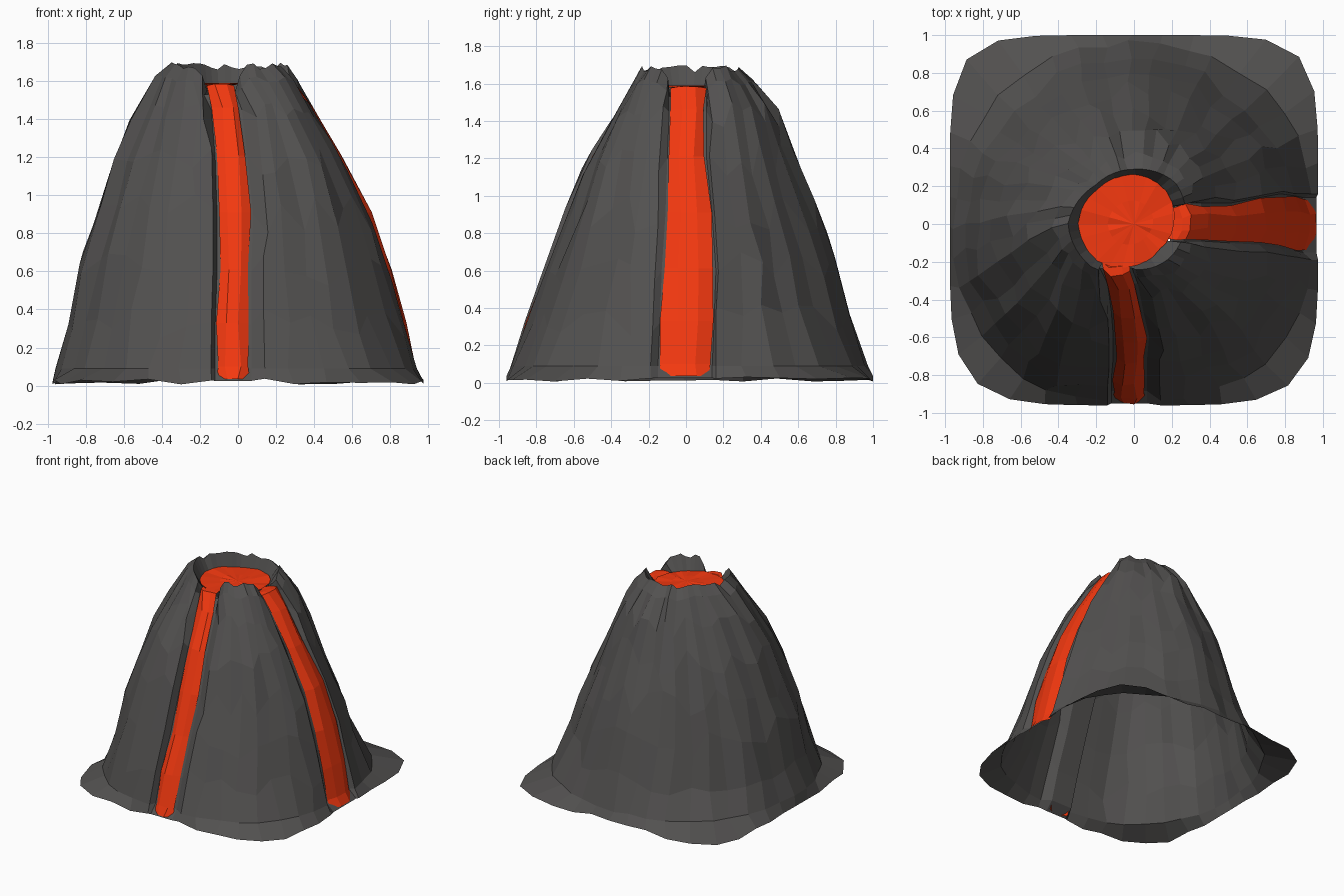
import bpy, math, random

if "Cube" in bpy.data.objects:
    bpy.data.objects.remove(bpy.data.objects["Cube"])
random.seed(11)

# Rock radius by height, one value per 45 degrees starting at +x
LEVELS = [
    (0.09, (.94, 1.00, .96, .99, .95, 1.02, .93, 1.01)),
    (0.32, (.89, .87, .88, .84, .87, .94, .86, .89)),
    (0.60, (.82, .77, .81, .77, .84, .87, .75, .79)),
    (0.90, (.71, .66, .74, .68, .73, .77, .64, .69)),
    (1.20, (.55, .56, .58, .57, .65, .63, .51, .58)),
    (1.45, (.40, .47, .50, .44, .54, .45, .36, .43)),
    (1.61, (.31, .37, .37, .34, .43, .36, .28, .33)),
    (1.68, (.27, .31, .29, .29, .35, .32, .24, .26)),
]
POOL = (.20, .23, .25, .26, .28, .26, .21, .18)
ZS = [0.025] + [z for z, _ in LEVELS] + [1.55]
# Lateral edges of the two lava streams at each height
FRONT = ([-.11, -.11, -.11, -.10, -.10, -.11, -.13, -.17, -.17, -.16],
         [.06, .06, .06, .06, .07, .04, .01, -.02, -.03, -.03])
RIGHT = ([-.14, -.14, -.13, -.12, -.10, -.09, -.08, -.08, -.08, -.08],
         [.13, .13, .14, .15, .13, .10, .10, .10, .09, .08])
# Gap between lava edge and rock edge (low side, high side)
FRONT_GAP, RIGHT_GAP = (.03, .08), (.05, .03)
N = len(ZS)


def ring(table, a):
    t = (a / (math.pi / 4)) % 8
    i, f = int(t) % 8, t % 1
    return table[i] * (1 - f) + table[(i + 1) % 8] * f


def radius(k, a):
    if k == 0:  # rounded-square outline
        c, s = math.cos(a), math.sin(a)
        p = 6 if s > 0 else 4.8
        return (abs(c / .975) ** p + abs(s / (1.0 if s > 0 else .96)) ** p) ** (-1 / p)
    return ring(POOL if k == N - 1 else LEVELS[k - 1][1], a)


def polar(r, a, z):
    return (r * math.cos(a), r * math.sin(a), z)


def material(name, col):
    m = bpy.data.materials.new(name)
    m.diffuse_color = (*col, 1)
    m.use_nodes = True
    m.node_tree.nodes["Principled BSDF"].inputs["Base Color"].default_value = m.diffuse_color
    return m


def mesh_object(name, verts, faces, mat):
    me = bpy.data.meshes.new(name)
    me.from_pydata(verts, [], faces)
    me.update()
    me.materials.append(mat)
    ob = bpy.data.objects.new(name, me)
    bpy.context.collection.objects.link(ob)
    return ob


def grid(name, cols, mat, closed=False):
    n, h = len(cols), len(cols[0])
    faces = []
    for i in range(n if closed else n - 1):
        j = (i + 1) % n
        for k in range(h - 1):
            faces.append((i * h + k, j * h + k, j * h + k + 1, i * h + k + 1))
    return mesh_object(name, [p for c in cols for p in c], faces, mat)


def on_front(lat, out, z):
    return (lat, -out, z)


def on_right(lat, out, z):
    return (out, lat, z)


# Angle of the rock edge beside a stream
def edge_angle(stream, side, k):
    gap = (FRONT_GAP if stream is FRONT else RIGHT_GAP)[side]
    gap *= 1 if k < 7 else .5
    e = stream[side][k] + (gap if side else -gap)
    r = radius(k, 1.5 * math.pi if stream is FRONT else 0)
    return math.atan2(-r, e) % (2 * math.pi) if stream is FRONT else math.atan2(e, r)


# Rock columns: faceted sector between two stream edges
def sector(n, start, end):
    cols = []
    for i in range(n + 1):
        t = i / n
        inner = 0 < i < n
        rib = random.uniform(-.016, .016)
        lift = random.uniform(-.02, .02) if inner else -.05
        col = []
        for k in range(N):
            a0, a1 = start(k), end(k)
            a = a0 + (a1 - a0) * t
            r, z = radius(k, a), ZS[k]
            if k == 0:
                z += random.uniform(-.02, .012)
            elif k < N - 2:
                if inner:
                    r += rib + random.uniform(-.01, .01)
                    a += random.uniform(-.03, .03)
                if k < N - 3:
                    # slide along the slope so facets vary but the profile holds
                    s = random.uniform(-.35, .35) if 1 < k else 0
                    m = k + (1 if s > 0 else -1)
                    r += (radius(m, a) - radius(k, a)) * abs(s)
                    z += (ZS[m] - ZS[k]) * abs(s)
                else:
                    z += lift
            elif k == N - 2:
                z += lift
            col.append(polar(r, a, z))
        cols.append(col)
    return cols


# Sunken channel floor under a stream
def channel(stream, place, a):
    cols = []
    for side in (0, 1):
        cols.append([place(stream[side][k] + (.01 if side else -.01),
                           radius(k, a) - (.045 if 0 < k < N - 2 else .01),
                           min(ZS[k], 1.53)) for k in range(N)])
    return cols


rock = material("rock_grey", (.085, .082, .08))
lava_mat = material("lava_orange", (.9, .04, .005))

big = sector(28, lambda k: edge_angle(RIGHT, 1, k), lambda k: edge_angle(FRONT, 0, k))
small = sector(8, lambda k: edge_angle(FRONT, 1, k),
               lambda k: edge_angle(RIGHT, 0, k) + 2 * math.pi)
cols = (big + channel(FRONT, on_front, 1.5 * math.pi)
        + small + channel(RIGHT, on_right, 0))
grid("mountain", cols, rock, closed=True)


# Lava streams: convex strips resting in the channels
def stream(name, edges, place, a):
    cols = []
    for t, bulge in ((0, -.03), (.3, 0), (.7, 0), (1, -.03)):
        col = []
        for k in range(N):
            lat = edges[0][k] * (1 - t) + edges[1][k] * t + random.uniform(-.01, .01)
            r = radius(k, a) - .01 + bulge + random.uniform(-.008, .008)
            col.append(place(lat, r, min(ZS[k] + .01, 1.585 + bulge * .3)))
        cols.append(col)
    grid(name, cols, lava_mat)


stream("front_lava_stream", FRONT, on_front, 1.5 * math.pi)
stream("right_lava_stream", RIGHT, on_right, 0)

# Lava pool filling the crater
M = 24
verts = [(0, 0, 1.59)]
for f in (.5, 1.06):
    for i in range(M):
        a = 2 * math.pi * i / M
        verts.append(polar(f * ring(POOL, a), a, 1.583 + random.uniform(-.006, .006)))
faces = [(0, 1 + i, 1 + (i + 1) % M) for i in range(M)]
faces += [(1 + i, 1 + M + i, 1 + M + (i + 1) % M, 1 + (i + 1) % M) for i in range(M)]
mesh_object("lava_pool", verts, faces, lava_mat)
